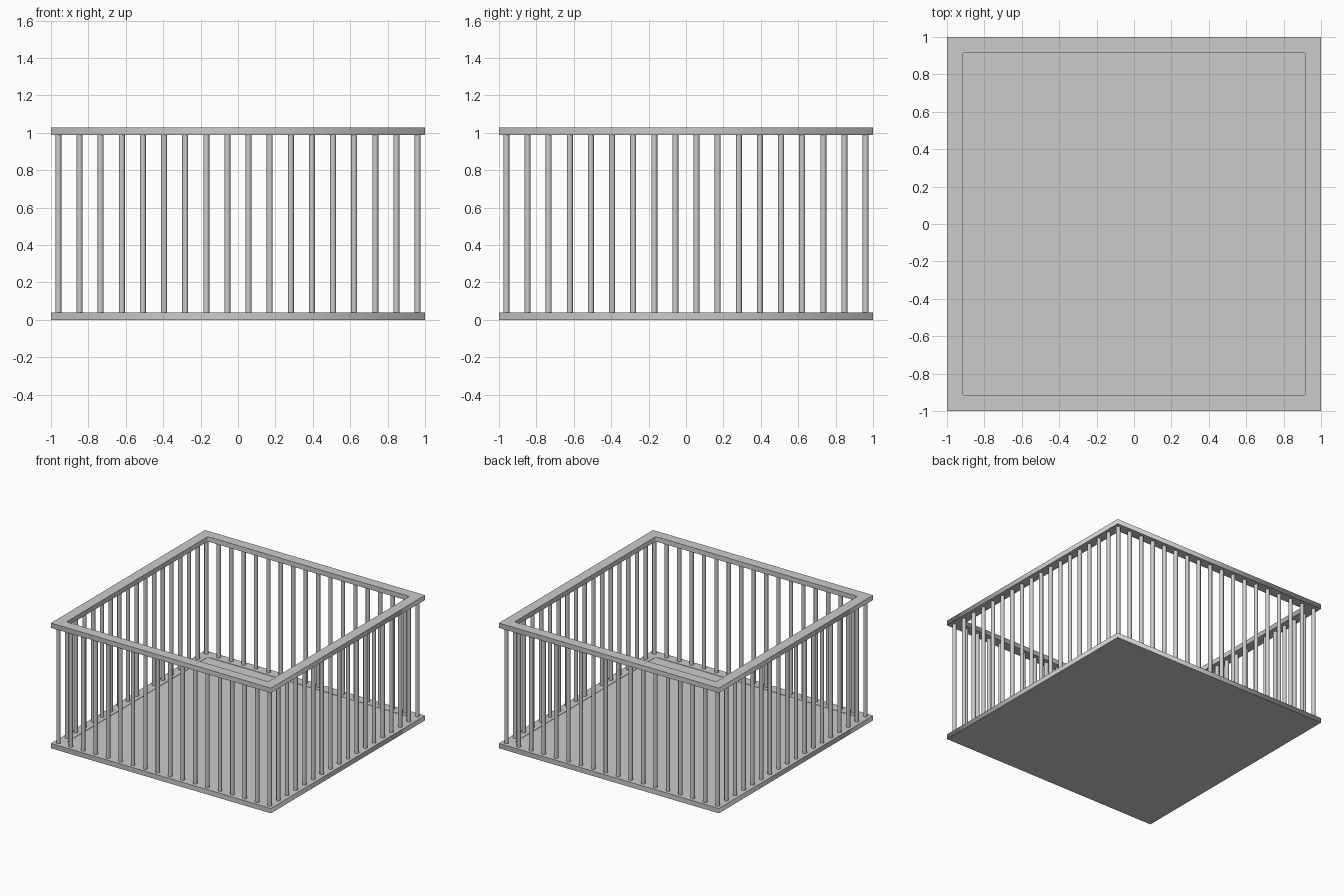
import bpy
from math import pi

if "Cube" in bpy.data.objects:
    bpy.data.objects.remove(bpy.data.objects["Cube"])

RAIL_H = 0.04        # thickness of base and top rail
TOP_Z = 0.989        # underside of top rail
HALF = 1.0
HOLE = 0.917         # half width of the inner opening
LINE = 0.96          # bar centre line
GAPS = 17            # gaps between bars on each side


def square(half, cut=0.0):
    """Square outline, optionally with small cut corners."""
    if not cut:
        return [(-half, -half), (half, -half), (half, half), (-half, half)]
    c = half - cut
    return [(-c, -half), (c, -half), (half, -c), (half, c),
            (c, half), (-c, half), (-half, c), (-half, -c)]


def slab(name, outlines, z0, height):
    """Extrude flat outlines; an outline inside another becomes a hole."""
    curve = bpy.data.curves.new(name, 'CURVE')
    curve.dimensions = '2D'
    curve.fill_mode = 'BOTH'
    curve.extrude = height / 2
    for pts in outlines:
        s = curve.splines.new('POLY')
        s.points.add(len(pts) - 1)
        for p, (x, y) in zip(s.points, pts):
            p.co = (x, y, 0, 1)
        s.use_cyclic_u = True
    ob = bpy.data.objects.new(name, curve)
    ob.location.z = z0 + height / 2
    bpy.context.collection.objects.link(ob)
    bpy.ops.object.select_all(action='DESELECT')
    ob.select_set(True)
    bpy.context.view_layer.objects.active = ob
    bpy.ops.object.convert(target='MESH')


# Base surround, floor panel and top rail
frame = [square(HALF), square(HOLE, 0.008)]
slab("base_frame", frame, 0, RAIL_H)
slab("floor_panel", [square(HOLE, 0.008)], 0, RAIL_H - 0.003)
slab("top_rail", frame, TOP_Z, RAIL_H)

# Upright bars: one row per side, each row owning one corner bar
bpy.ops.mesh.primitive_cylinder_add(vertices=12, radius=0.016,
                                    depth=TOP_Z - RAIL_H, end_fill_type='NOTHING')
first = bpy.context.object
bpy.ops.object.shade_smooth_by_angle(angle=pi / 4)
mesh = first.data
mesh.name = "bar"
bpy.data.objects.remove(first)

mid_z = (TOP_Z + RAIL_H) / 2
for i in range(GAPS):
    t = -LINE + i * 2 * LINE / GAPS
    for side, (x, y) in {"front": (t, -LINE), "right": (LINE, t),
                         "back": (-t, LINE), "left": (-LINE, -t)}.items():
        bar = bpy.data.objects.new(f"{side}_bar_{i + 1}", mesh)
        bar.location = (x, y, mid_z)
        bpy.context.collection.objects.link(bar)
